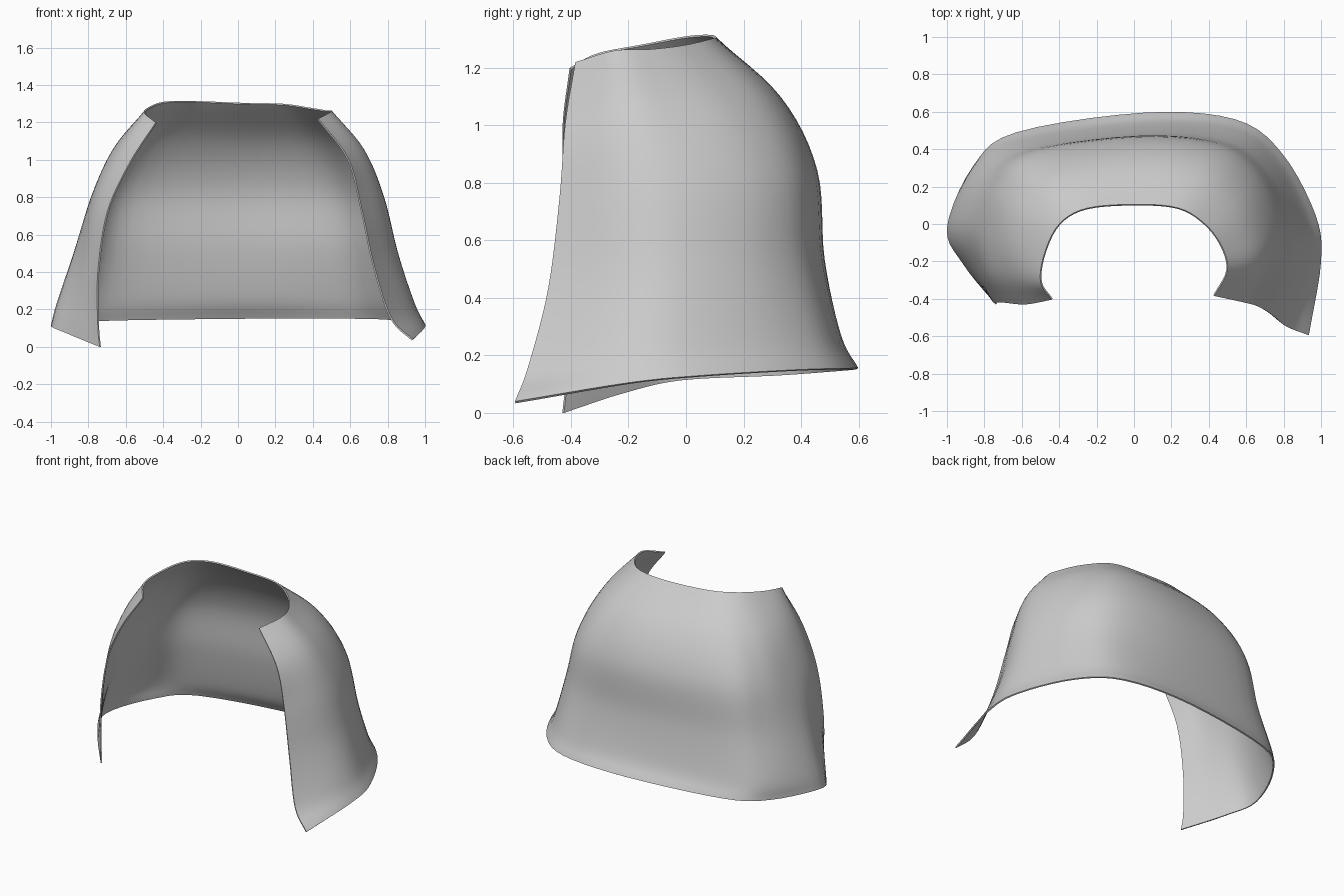
import bpy
import bmesh
from mathutils import Vector

default_cube = bpy.data.objects.get("Cube")
if default_cube:
    bpy.data.objects.remove(default_cube, do_unlink=True)

COLUMN_STEPS = 5
ROW_STEPS = 6
THICKNESS = 0.009

# Plan outlines from hem to rim, each running from the right front edge
# around the back to the left front edge
outlines = [
    [(-.74, -.43), (-.91, -.22), (-1, -.02), (-.86, .31), (-.63, .49), (.05, .595),
     (.54, .56), (.79, .38), (.97, .05), (1, -.2), (.935, -.595)],
    [(-.75, -.42), (-.88, -.24), (-.97, -.02), (-.85, .3), (-.61, .45), (.05, .535),
     (.52, .51), (.75, .35), (.91, .05), (.94, -.2), (.82, -.55)],
    [(-.75, -.42), (-.83, -.25), (-.88, -.02), (-.79, .24), (-.58, .4), (.03, .48),
     (.48, .445), (.7, .3), (.83, .05), (.85, -.18), (.73, -.48)],
    [(-.7, -.42), (-.77, -.26), (-.78, -.05), (-.72, .19), (-.54, .37), (.02, .455),
     (.43, .415), (.64, .27), (.76, .02), (.77, -.2), (.66, -.44)],
    [(-.58, -.43), (-.65, -.28), (-.66, -.08), (-.59, .12), (-.42, .265), (.02, .33),
     (.36, .295), (.55, .15), (.65, -.05), (.67, -.22), (.59, -.42)],
    [(-.44, -.405), (-.5, -.31), (-.48, -.16), (-.4, 0), (-.25, .085), (.02, .105),
     (.24, .085), (.38, 0), (.47, -.12), (.5, -.25), (.43, -.385)],
]
# Height of each outline between the hem and the rim
levels = [0, .1, .33, .6, .82, 1]
hem_heights = [0, .07, .115, .13, .145, .155, .155, .15, .13, .105, .04]
rim_heights = [1.2, 1.25, 1.28, 1.31, 1.315, 1.305, 1.3, 1.28, 1.265, 1.26, 1.22]


def smooth_path(points, steps):
    """Interpolate a smooth open path that passes through all the points."""
    ends = [2 * points[0] - points[1]], [2 * points[-1] - points[-2]]
    padded = ends[0] + points + ends[1]
    path = []
    for a, b, c, d in zip(padded, padded[1:], padded[2:], padded[3:]):
        for step in range(steps):
            t = step / steps
            slope_in, slope_out = (c - a) / 2, (d - b) / 2
            rest = c - b
            path.append(b + slope_in * t
                        + (3 * rest - 2 * slope_in - slope_out) * t ** 2
                        + (slope_in + slope_out - 2 * rest) * t ** 3)
    return path + [points[-1]]


def make_material(name, color):
    material = bpy.data.materials.new(name)
    material.use_nodes = True
    material.diffuse_color = color
    shader = next(n for n in material.node_tree.nodes if n.type == "BSDF_PRINCIPLED")
    shader.inputs["Base Color"].default_value = color
    return material


# Smooth each outline sideways, then each column upwards
rings = []
for level, outline in zip(levels, outlines):
    points = [Vector((x, y, low + (high - low) * level))
              for (x, y), low, high in zip(outline, hem_heights, rim_heights)]
    rings.append(smooth_path(points, COLUMN_STEPS))
columns = [smooth_path(list(column), ROW_STEPS) for column in zip(*rings)]

# Skin the open, flared shell
bm = bmesh.new()
grid = [[bm.verts.new(point) for point in column] for column in columns]
for near, far in zip(grid, grid[1:]):
    for row in range(len(near) - 1):
        bm.faces.new((near[row], near[row + 1], far[row + 1], far[row]))
mesh = bpy.data.meshes.new("cape_shell")
bm.to_mesh(mesh)
bm.free()

cape = bpy.data.objects.new("cape_shell", mesh)
bpy.context.collection.objects.link(cape)
mesh.materials.append(make_material("light grey", (.6, .6, .6, 1)))

# Give the cloth an inward thickness
solid = cape.modifiers.new("thickness", "SOLIDIFY")
solid.thickness = THICKNESS
solid.offset = -1

bpy.context.view_layer.objects.active = cape
cape.select_set(True)
bpy.ops.object.modifier_apply(modifier=solid.name)
bpy.ops.object.shade_smooth_by_angle()
